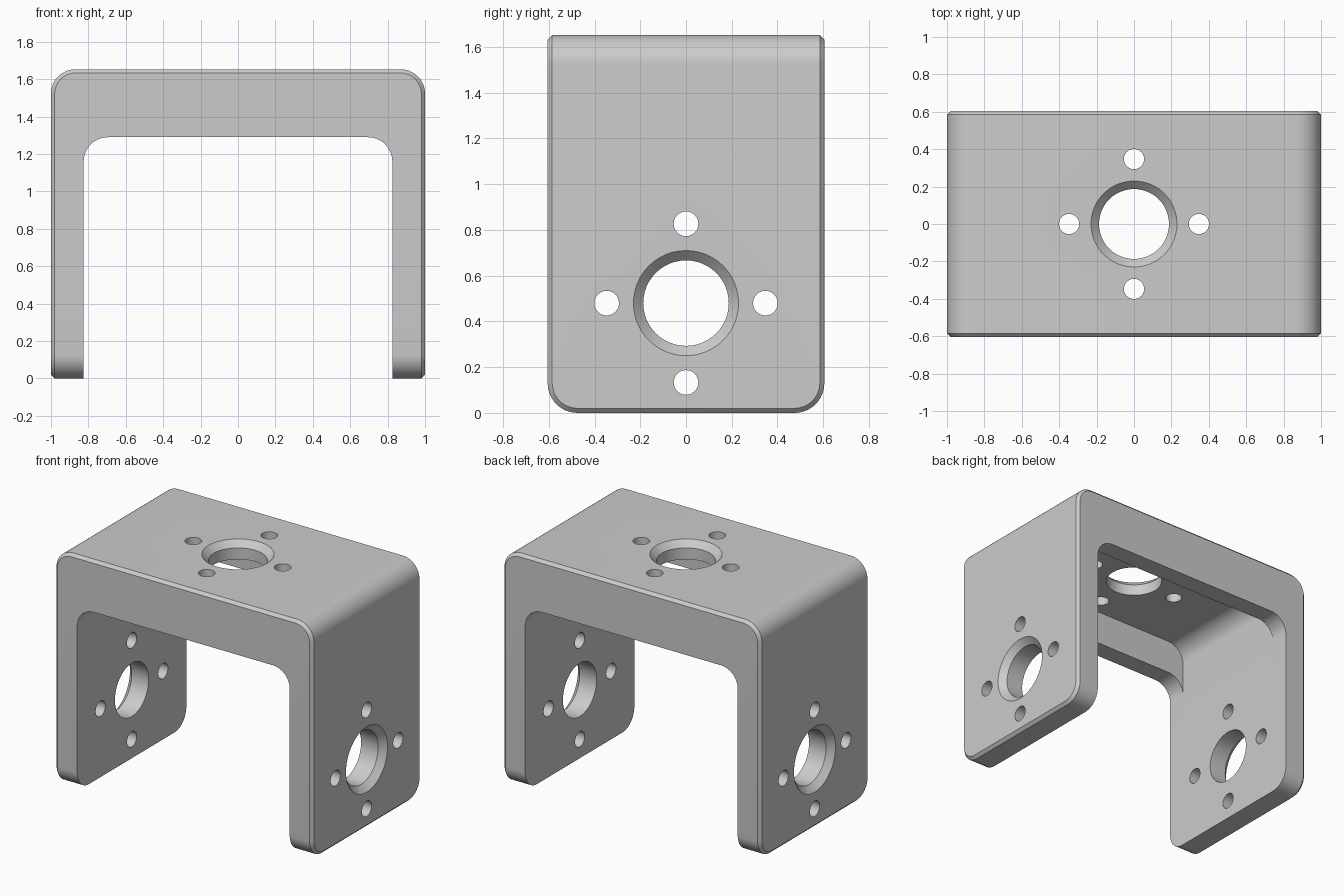
import bpy, bmesh, math
from mathutils import Matrix, Vector

if "Cube" in bpy.data.objects:
    bpy.data.objects.remove(bpy.data.objects["Cube"])

W, D, H = 1.0, 0.605, 1.653      # half width, half depth, height
R = 0.13                         # corner radius


def finish(bm, name):
    bmesh.ops.recalc_face_normals(bm, faces=bm.faces[:])
    me = bpy.data.meshes.new(name)
    bm.to_mesh(me)
    bm.free()
    ob = bpy.data.objects.new(name, me)
    bpy.context.collection.objects.link(ob)
    return ob


def box(hx, hy, z0, z1):
    bm = bmesh.new()
    m = Matrix.Translation((0, 0, (z0 + z1) / 2)) @ Matrix.Diagonal((2 * hx, 2 * hy, z1 - z0, 1))
    bmesh.ops.create_cube(bm, size=1, matrix=m)
    return bm


def edges_along(bm, axis, z):
    # edges parallel to an axis at a given height
    out = []
    for e in bm.edges:
        a, b = e.verts[0].co, e.verts[1].co
        if abs((a - b).normalized()[axis]) > 0.99 and abs(a.z - z) < 1e-4 and abs(b.z - z) < 1e-4:
            out.append(e)
    return out


def bevel(bm, edges, r, seg):
    bmesh.ops.bevel(bm, geom=edges, offset=r, offset_type='OFFSET', segments=seg,
                    profile=0.5, affect='EDGES', clamp_overlap=False)


# Outer block: rounded top corners, rounded leg ends, thin chamfer round the skin
bm = box(W, D, 0, H)
bevel(bm, edges_along(bm, 1, H), R, 12)
bevel(bm, edges_along(bm, 0, 0), R, 12)
bm.normal_update()
bevel(bm, [e for e in bm.edges if e.calc_face_angle(0) > math.radians(60)], 0.02, 1)
bracket = finish(bm, "bracket")

# Opening between the legs, and the deeper pocket between the front and back ribs
cutters = []
for name, hx, hy, z0, z1 in (("leg_opening", 0.825, 1.0, -0.5, 1.29),
                             ("top_pocket", 0.8245, 0.47, 0.9, 1.53)):
    bm = box(hx, hy, z0, z1)
    bevel(bm, edges_along(bm, 1, z1), R, 12)
    cutters.append(finish(bm, name))


# Countersunk bore with four screw holes, drilled along local -z
def drill(bm, mat, n=48):
    rings = []
    for r, h in ((0.187, -0.3), (0.187, -0.043), (0.27, 0.04)):
        rings.append([bm.verts.new(mat @ Vector((r * math.cos(2 * math.pi * i / n),
                                                 r * math.sin(2 * math.pi * i / n), h)))
                      for i in range(n)])
    for a, b in zip(rings, rings[1:]):
        for i in range(n):
            j = (i + 1) % n
            bm.faces.new((a[i], a[j], b[j], b[i]))
    bm.faces.new(rings[0][::-1])
    bm.faces.new(rings[-1])
    for k in range(4):
        t = k * math.pi / 2
        off = Matrix.Translation((0.347 * math.cos(t), 0.347 * math.sin(t), -0.1))
        bmesh.ops.create_cone(bm, cap_ends=True, segments=24, radius1=0.054, radius2=0.054,
                              depth=0.4, matrix=mat @ off)


bm = bmesh.new()
drill(bm, Matrix.Translation((0, 0, H)))
for s in (-1, 1):
    drill(bm, Matrix.Translation((s * W, 0, 0.48)) @ Matrix.Rotation(s * math.pi / 2, 4, 'Y'))
cutters.append(finish(bm, "mounting_holes"))

# Cut everything and tidy up
bpy.context.view_layer.objects.active = bracket
bracket.select_set(True)
for c in cutters:
    c.hide_render = True
    mod = bracket.modifiers.new(c.name, 'BOOLEAN')
    mod.operation = 'DIFFERENCE'
    mod.solver = 'EXACT'
    mod.object = c
    bpy.ops.object.modifier_apply(modifier=mod.name)
for c in cutters:
    bpy.data.objects.remove(c)
bpy.ops.object.shade_smooth_by_angle(angle=math.radians(30))
